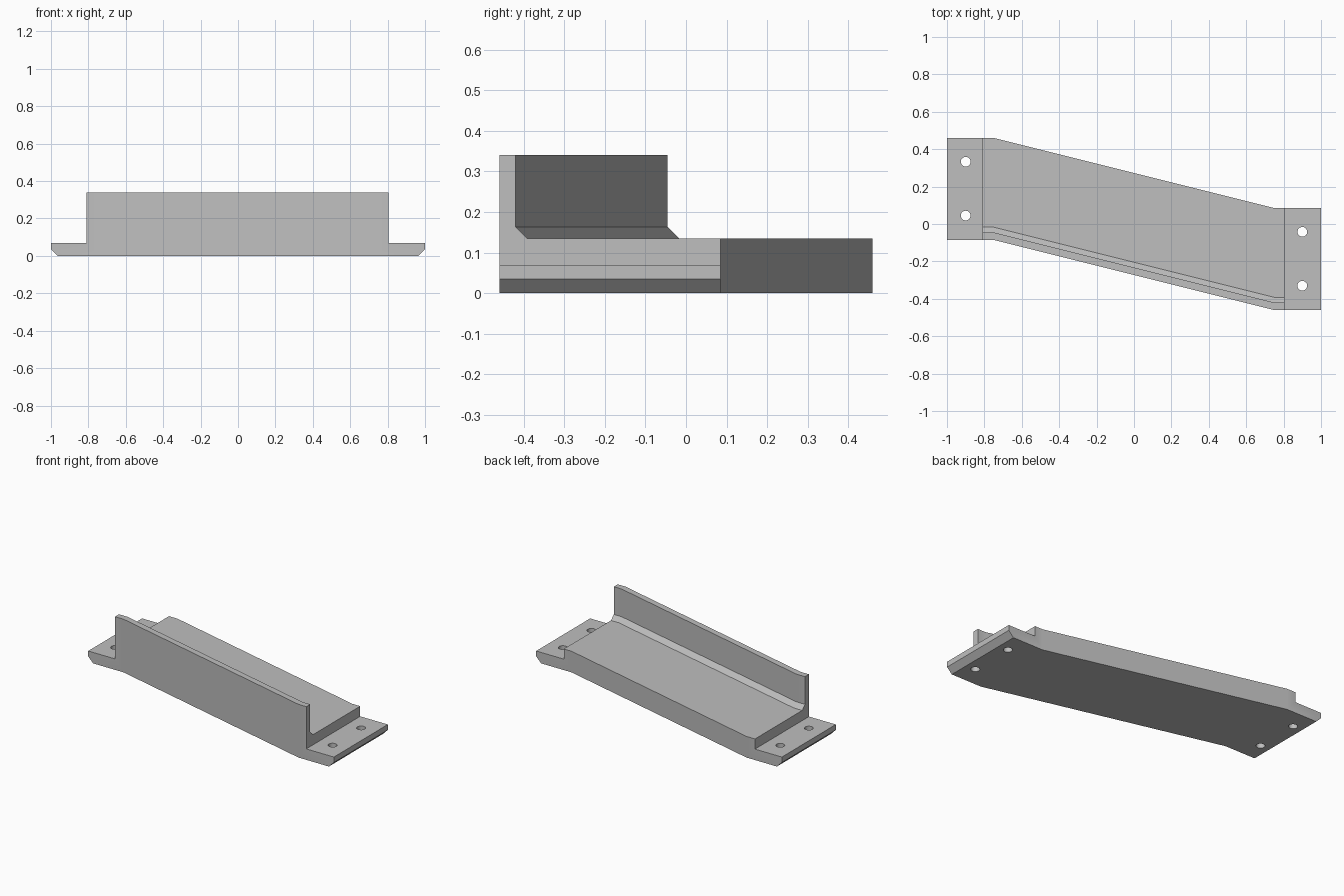
import bpy, bmesh, math

cube = bpy.data.objects.get("Cube")
if cube:
    bpy.data.objects.remove(cube, do_unlink=True)

grey = bpy.data.materials.new("plain grey")
grey.use_nodes = True
colour = (0.52, 0.52, 0.52, 1)
grey.diffuse_color = colour
grey.node_tree.nodes["Principled BSDF"].inputs["Base Color"].default_value = colour

PLATE, FLOOR, WALL = 0.07, 0.135, 0.34    # heights
DEPTH, THICK = 0.545, 0.04                # overall depth, wall thickness


def section(raised, bottom=0.0):
    """Cross-section (y, z) of the low end plate or of the raised L."""
    wall, foot, floor = (WALL, 0.163, FLOOR) if raised else (PLATE,) * 3
    foot_y = THICK if raised else THICK + 0.01
    return [(0, bottom), (0, PLATE), (0, wall), (THICK, wall), (foot_y, foot),
            (0.068, floor), (DEPTH, floor), (DEPTH, PLATE), (DEPTH, bottom)]


def front_y(x):
    """The body runs diagonally between two straight ends."""
    t = (max(-0.75, min(0.75, x)) + 0.75) / 1.5
    return -0.085 - 0.375 * t


# Bracket body: sections joined along x, with a step at each end
stations = [(-1, False, 0.035), (-0.965, False, 0), (-0.81, False, 0),
            (-0.81, True, 0), (-0.75, True, 0), (0.75, True, 0),
            (0.805, True, 0), (0.805, False, 0), (0.965, False, 0),
            (1, False, 0.035)]
bm = bmesh.new()
rings = [[bm.verts.new((x, front_y(x) + y, z)) for y, z in section(raised, b)]
         for x, raised, b in stations]
for a, b in zip(rings, rings[1:]):
    for i in range(len(a)):
        j = (i + 1) % len(a)
        bm.faces.new((a[i], a[j], b[j], b[i]))
bm.faces.new(rings[0])
bm.faces.new(rings[-1])
bmesh.ops.remove_doubles(bm, verts=bm.verts, dist=0.0001)
bmesh.ops.recalc_face_normals(bm, faces=bm.faces)
bmesh.ops.dissolve_limit(bm, angle_limit=math.radians(1),
                         verts=bm.verts, edges=bm.edges)
mesh = bpy.data.meshes.new("bracket_body")
bm.to_mesh(mesh)
bm.free()
mesh.materials.append(grey)
body = bpy.data.objects.new("bracket_body", mesh)
bpy.context.collection.objects.link(body)

# Screw holes through both end plates
for side in (-1, 1):
    for k, offset in enumerate((0.13, 0.418)):
        bpy.ops.mesh.primitive_cylinder_add(
            vertices=32, radius=0.026, depth=0.3,
            location=(side * 0.9, front_y(side) + offset, 0))
        cutter = bpy.context.object
        cutter.name = f"hole_cutter_{'left' if side > 0 else 'right'}_{k + 1}"
        cutter.data.materials.append(grey)
        cutter.hide_render = True
        cutter.hide_set(True)
        cut = body.modifiers.new("screw hole", 'BOOLEAN')
        cut.operation = 'DIFFERENCE'
        cut.solver = 'EXACT'
        cut.object = cutter

# Crisp flat faces with smooth hole walls
bpy.ops.object.select_all(action='DESELECT')
bpy.context.view_layer.objects.active = body
body.select_set(True)
for cut in list(body.modifiers):
    cutter = cut.object
    bpy.ops.object.modifier_apply(modifier=cut.name)
    bpy.data.objects.remove(cutter, do_unlink=True)
bpy.ops.object.shade_smooth_by_angle(angle=math.radians(20))
